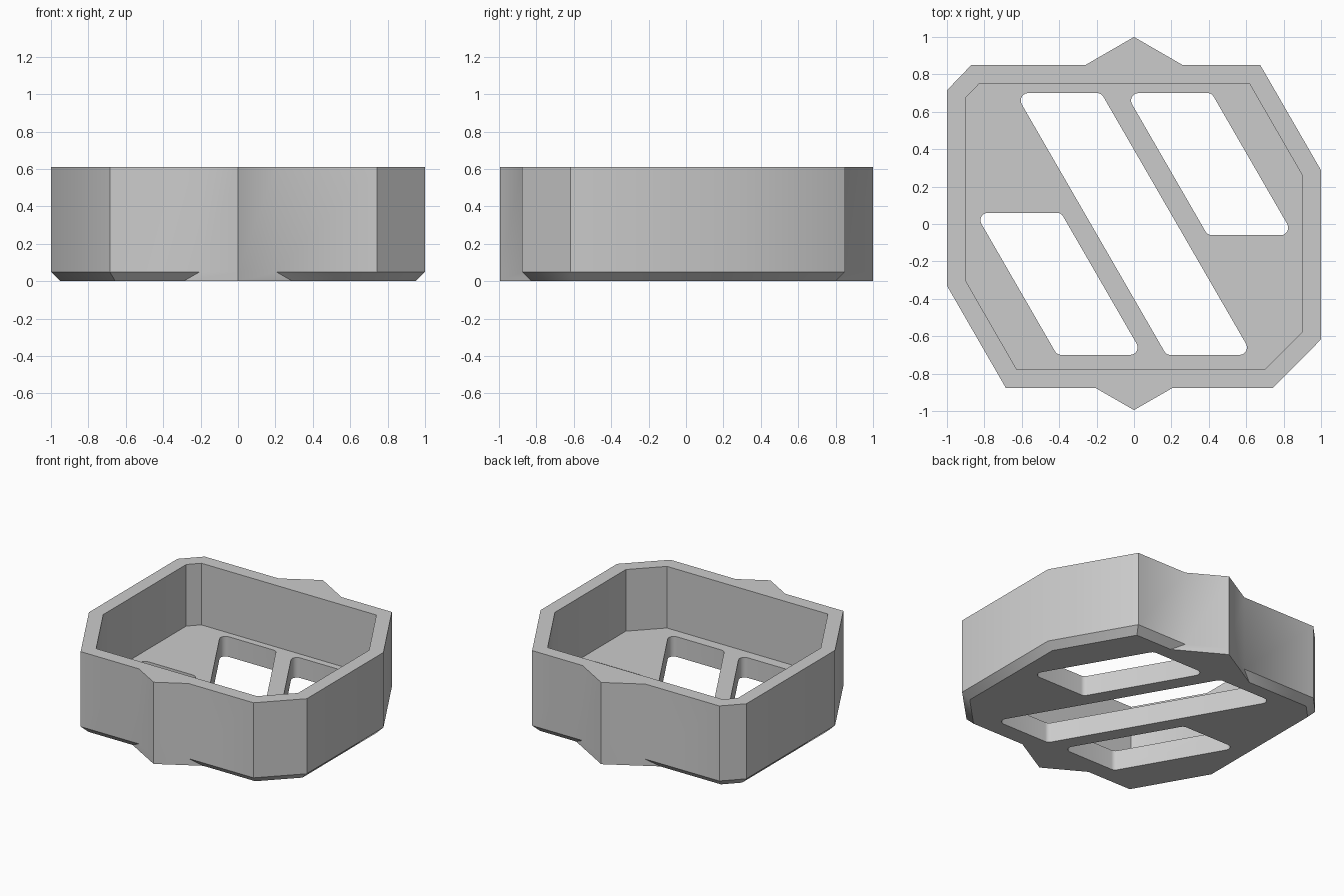
import bpy, bmesh, math
from mathutils import Vector
from mathutils.geometry import intersect_line_line_2d, intersect_line_line

cube = bpy.data.objects.get("Cube")
if cube:
    bpy.data.objects.remove(cube)

HEIGHT, FLOOR, CHAMFER, WALL = 0.61, 0.15, 0.05, 0.1

grey = bpy.data.materials.new("plain grey")
grey.use_nodes = True
grey.diffuse_color = (0.6, 0.6, 0.6, 1)
grey.node_tree.nodes["Principled BSDF"].inputs["Base Color"].default_value = (0.6, 0.6, 0.6, 1)


def offset(points, amounts):
    """Move each edge of a counter-clockwise outline inwards by its own amount."""
    pts = [Vector((x, y, 0)) for x, y in points]
    lines = []
    for i, a in enumerate(pts):
        b = pts[(i + 1) % len(pts)]
        d = (b - a).normalized()
        n = Vector((-d.y, d.x, 0)) * amounts[i]
        lines.append((a + n, b + n))
    corners = [intersect_line_line(*lines[i - 1], *lines[i])[0] for i in range(len(pts))]
    return [(c.x, c.y) for c in corners]


def loft(name, rings):
    """Closed solid through (outline, height) rings."""
    bm = bmesh.new()
    loops = [[bm.verts.new((x, y, z)) for x, y in outline] for outline, z in rings]
    for low, high in zip(loops, loops[1:]):
        for i in range(len(low)):
            j = (i + 1) % len(low)
            bm.faces.new((low[i], low[j], high[j], high[i]))
    bm.faces.new(loops[0][::-1])
    bm.faces.new(loops[-1])
    bmesh.ops.recalc_face_normals(bm, faces=bm.faces)
    mesh = bpy.data.meshes.new(name)
    bm.to_mesh(mesh)
    bm.free()
    mesh.materials.append(grey)
    obj = bpy.data.objects.new(name, mesh)
    bpy.context.collection.objects.link(obj)
    return obj


def rounded(points, radius, steps=6):
    """Round the corners of a convex counter-clockwise outline."""
    centres = offset(points, [radius] * len(points))
    result = []
    for i, (cx, cy) in enumerate(centres):
        p, q, r = (Vector(points[(i + k) % len(points)]) for k in (-1, 0, 1))
        start = math.atan2(*(q - p).yx) - math.pi / 2
        turn = (math.atan2(*(r - q).yx) - math.pi / 2 - start) % (2 * math.pi)
        for s in range(steps + 1):
            a = start + turn * s / steps
            result.append((cx + radius * math.cos(a), cy + radius * math.sin(a)))
    return result


def slot(left, top, bottom, width=0.46):
    """Slanted opening, leaning thirty degrees from vertical."""
    shift = (top - bottom) * math.tan(math.radians(30))
    return rounded([(left, top), (left + shift, bottom),
                    (left + shift + width, bottom), (left + width, top)], 0.04)


# Eight-sided tray outline, counter-clockwise from the front left corner
tray = [(-0.685, -0.877), (0.743, -0.877), (1, -0.617), (1, 0.287),
        (0.675, 0.85), (-0.87, 0.85), (-1, 0.715), (-1, -0.33)]
front_point = [(-0.205, -0.877), (0, -0.995), (0.205, -0.877)]
back_point = [(0.26, 0.85), (0, 1), (-0.26, 0.85)]
outline = tray[:1] + front_point + tray[1:5] + back_point + tray[5:]

# Bevel the underside everywhere except along the two pointed lugs
pointed = {1, 2, 8, 9}
foot = offset(outline, [0 if i in pointed else CHAMFER for i in range(len(outline))])
body = loft("tray_body", [(foot, 0), (outline, CHAMFER), (outline, HEIGHT)])

# Hollow interior and three slanted floor slots
cavity = offset(tray, [WALL] * len(tray))
cutters = [loft("cavity_cutter", [(cavity, FLOOR), (cavity, HEIGHT + 0.2)])]
for left, top, bottom in ((-0.635, 0.70, -0.70), (-0.045, 0.70, -0.06), (-0.85, 0.06, -0.70)):
    shape = slot(left, top, bottom)
    cutters.append(loft("slot_cutter", [(shape, -0.1), (shape, FLOOR + 0.1)]))

bpy.context.view_layer.objects.active = body
for cutter in cutters:
    cutter.hide_render = True
    mod = body.modifiers.new("cut", "BOOLEAN")
    mod.operation, mod.solver, mod.object = "DIFFERENCE", "EXACT", cutter
    bpy.ops.object.modifier_apply(modifier=mod.name)
    bpy.data.objects.remove(cutter)

# Soften shallow corners, keep the others crisp
bpy.ops.object.select_all(action="DESELECT")
body.select_set(True)
bpy.ops.object.shade_smooth_by_angle(angle=math.radians(35))
